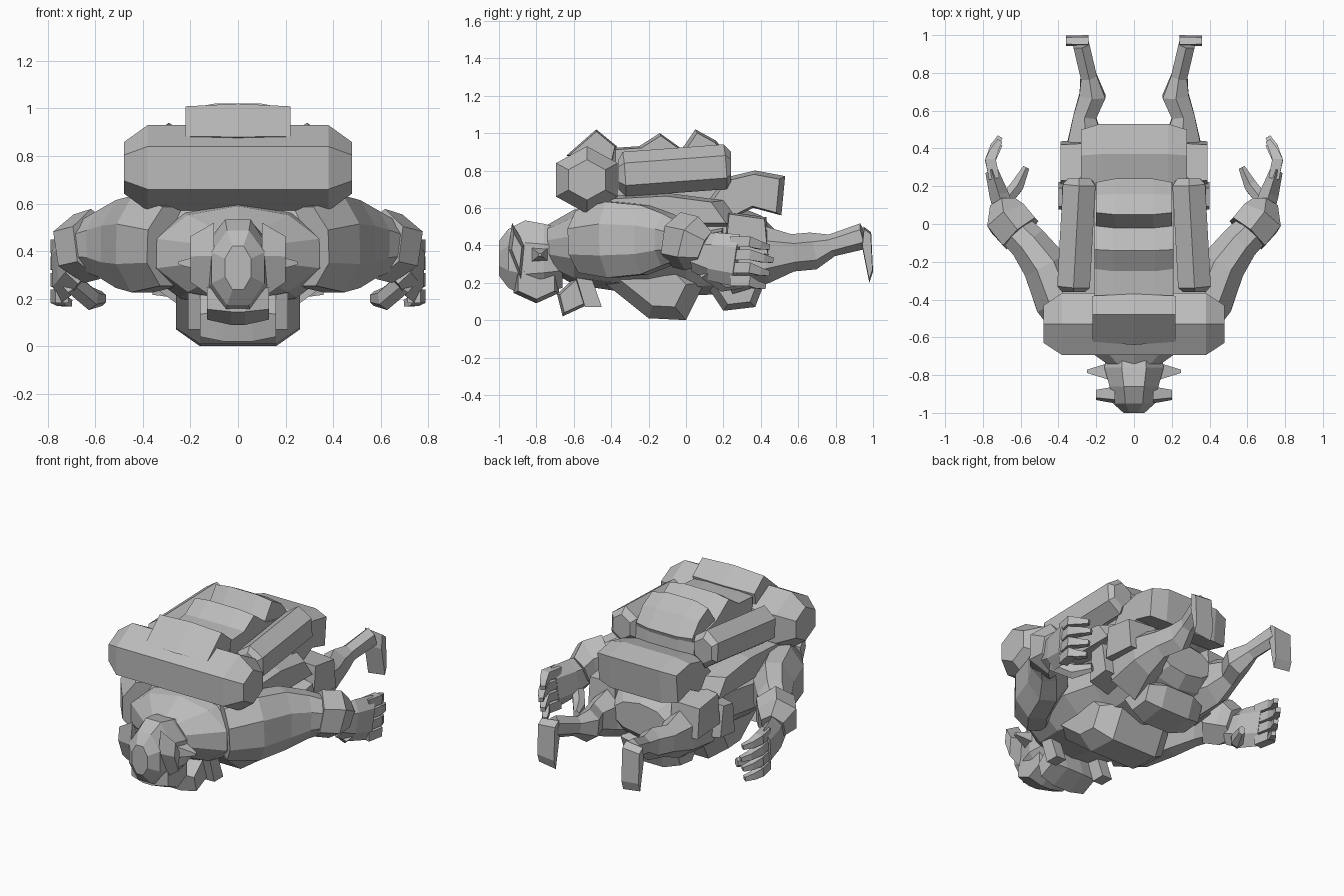
import bpy
import bmesh
import math
from mathutils import Vector

default_cube = bpy.data.objects.get("Cube")
if default_cube:
    bpy.data.objects.remove(default_cube, do_unlink=True)

grey = (.5, .5, .5, 1)
material = bpy.data.materials.new("plain grey")
material.use_nodes = True
material.diffuse_color = grey
material.node_tree.nodes["Principled BSDF"].inputs["Base Color"].default_value = grey


def skin_rings(name, rings, mirror):
    """Bridge a list of equal point rings, cap both ends, mirror over x if asked."""
    bm = bmesh.new()
    loops = [[bm.verts.new(point) for point in ring] for ring in rings]
    for first, second in zip(loops, loops[1:]):
        for i in range(len(first)):
            bm.faces.new((first[i - 1], first[i], second[i], second[i - 1]))
    bm.faces.new(loops[0])
    bm.faces.new(loops[-1])
    bmesh.ops.recalc_face_normals(bm, faces=bm.faces)
    mesh = bpy.data.meshes.new(name)
    bm.to_mesh(mesh)
    bm.free()
    mesh.materials.append(material)
    part = bpy.data.objects.new(name, mesh)
    bpy.context.collection.objects.link(part)
    if mirror:
        modifier = part.modifiers.new("Mirror", "MIRROR")
        modifier.use_mirror_merge = False


def oval(sides):
    """Unit polygon whose sides, not corners, face the first axis."""
    angles = [math.tau * (k + .5) / sides for k in range(sides)]
    return [(math.cos(angle), math.sin(angle)) for angle in angles]


def tube(name, path, sides=6, mirror=True):
    """Loft along path entries of x, y, z, half width, half height."""
    rings = []
    for i, (*centre, half_width, half_height) in enumerate(path):
        before = Vector(path[max(i - 1, 0)][:3])
        after = Vector(path[min(i + 1, len(path) - 1)][:3])
        tangent = (after - before).normalized()
        across = tangent.cross(Vector((0, 0, 1))).normalized()
        upward = across.cross(tangent)
        rings.append([Vector(centre) + across * half_width * u + upward * half_height * v
                      for u, v in oval(sides)])
    skin_rings(name, rings, mirror)


def prism(name, profile, stations, mirror=False):
    """Carry a side profile of y, z across x, scaled at each station."""
    middle = sum((Vector(point) for point in profile), Vector((0, 0))) / len(profile)
    rings = []
    for x, scale in stations:
        outline = [middle.lerp(Vector(point), scale) for point in profile]
        rings.append([(x, point.x, point.y) for point in outline])
    skin_rings(name, rings, mirror)


def drum(y, z, depth, height, sides):
    """Polygonal side profile around a centre."""
    return [(y + depth * u, z + height * v) for u, v in oval(sides)]


def wide(half, chamfer=.1, scale=.8):
    """Symmetric stations: full size in the middle, shrunk at both ends."""
    inner = half - chamfer
    return [(-half, scale), (-inner, 1), (inner, 1), (half, scale)]


def slab(start, end, scale=.8):
    """Stations of a plate on one flank, shrunk at its outer end."""
    return [(start, 1), (end, scale)]


# Body lying along y, as half width and half height at each station
torso_rings = [(-.74, .15, .12), (-.6, .36, .2), (-.4, .42, .23), (-.2, .38, .25),
               (0, .33, .26), (.2, .33, .25), (.4, .29, .17), (.47, .2, .1)]
tube("torso", [(0, y, .39, w, h) for y, w, h in torso_rings], sides=10, mirror=False)
prism("chest_pack", [(-.5, .25), (-.2, .01), (0, 0), (.1, .2), (0, .3), (-.3, .3)],
      wide(.26, scale=.6))
prism("belly_pouch", [(.1, .2), (.2, .05), (.37, .07), (.42, .2), (.3, .3)],
      wide(.2, scale=.7))

# Head with jaw, side plates and ears
head_rings = [(-1, .06, .1), (-.95, .12, .17), (-.86, .14, .22), (-.76, .17, .2),
              (-.66, .15, .17)]
tube("head", [(0, y, .33, w, h) for y, w, h in head_rings], sides=8, mirror=False)
prism("jaw", drum(-.8, .2, .14, .11, sides=6), wide(.13))
prism("cheek_plate", [(-.95, .38), (-.93, .52), (-.86, .4), (-.88, .2)],
      slab(.1, .2, scale=.6), mirror=True)
prism("ear", drum(-.78, .35, .06, .05, sides=4), slab(.14, .25, scale=.2), mirror=True)

# Collar flaps and tip
prism("collar_flap", [(-.65, .44), (-.6, .5), (-.45, .07), (-.54, .07)],
      slab(.14, .21, scale=1), mirror=True)
prism("collar_tip", [(-.69, .14), (-.66, .02), (-.53, .08), (-.58, .24)], wide(.16))

# Arms and cuffs
tube("arm", [(.28, -.55, .42, .14, .18), (.4, -.4, .43, .14, .22),
             (.47, -.22, .43, .13, .2), (.56, -.1, .43, .11, .15),
             (.66, 0, .42, .1, .1)], sides=8)
tube("cuff", [(.6, -.05, .43, .13, .15), (.67, .03, .41, .13, .15),
              (.69, .1, .38, .08, .1)])

# Hands with four stacked fingers curling inward, and a thumb
tube("palm", [(.68, .05, .36, .06, .1), (.71, .14, .34, .06, .13),
              (.75, .27, .32, .04, .14)])
for i in range(4):
    z = .42 - i * .07
    tip = .46 - abs(i - 1) * .02
    tube("finger", [(.74, .24, z, .04, .04), (.76, .34, z, .04, .04),
                    (.74, tip - .05, z - .02, .03, .03), (.71, tip, z - .03, .02, .02)],
         sides=4)
tube("thumb", [(.7, .1, .27, .04, .05), (.62, .2, .2, .04, .05), (.57, .3, .2, .02, .03)])

# Legs trailing back with hanging feet
tube("leg", [(.2, .24, .34, .17, .2), (.26, .44, .35, .11, .15),
             (.26, .57, .36, .07, .1), (.22, .68, .37, .08, .1),
             (.24, .78, .4, .05, .06), (.28, .95, .45, .05, .07)])
prism("foot", [(.94, .4), (.95, .5), (.99, .47), (1, .26), (.98, .2)],
      slab(.24, .36, scale=.9), mirror=True)
prism("hip_pouch", [(.2, .36), (.22, .58), (.43, .55), (.45, .34)],
      slab(.2, .39, scale=.9), mirror=True)
prism("side_pouch", [(.06, .24), (.08, .48), (.2, .5), (.24, .26)],
      slab(.24, .4), mirror=True)

# Backpack: bedroll with flap, main bag, side rolls and rear bag
prism("bedroll", drum(-.53, .75, .19, .18, sides=6), wide(.48, scale=.6))
prism("bedroll_flap", [(-.64, .88), (-.48, 1.02), (-.37, .93), (-.4, .8)],
      [(-.22, .9), (0, 1), (.22, .9)])
prism("main_bag", [(-.4, .55), (-.4, .92), (-.25, .93), (-.14, 1), (0, .9),
                   (.23, .85), (.24, .7), (.15, .55)], wide(.21, scale=.93))
prism("top_pocket", [(-.06, .86), (.05, 1.02), (.16, .96), (.24, .86), (.2, .75)],
      wide(.2, scale=.85))
tube("side_roll", [(.32, -.36, .78, .07, .08), (.32, -.33, .78, .1, .12),
                   (.29, .21, .82, .1, .12), (.29, .24, .82, .07, .08)])
prism("rear_bag", [(.1, .62), (.2, .76), (.37, .8), (.53, .77), (.51, .56),
                   (.36, .6), (.2, .52)], wide(.28, scale=.85))
prism("back_pad", [(-.55, .5), (-.5, .66), (-.1, .68), (.2, .64), (.3, .5)],
      wide(.38))
